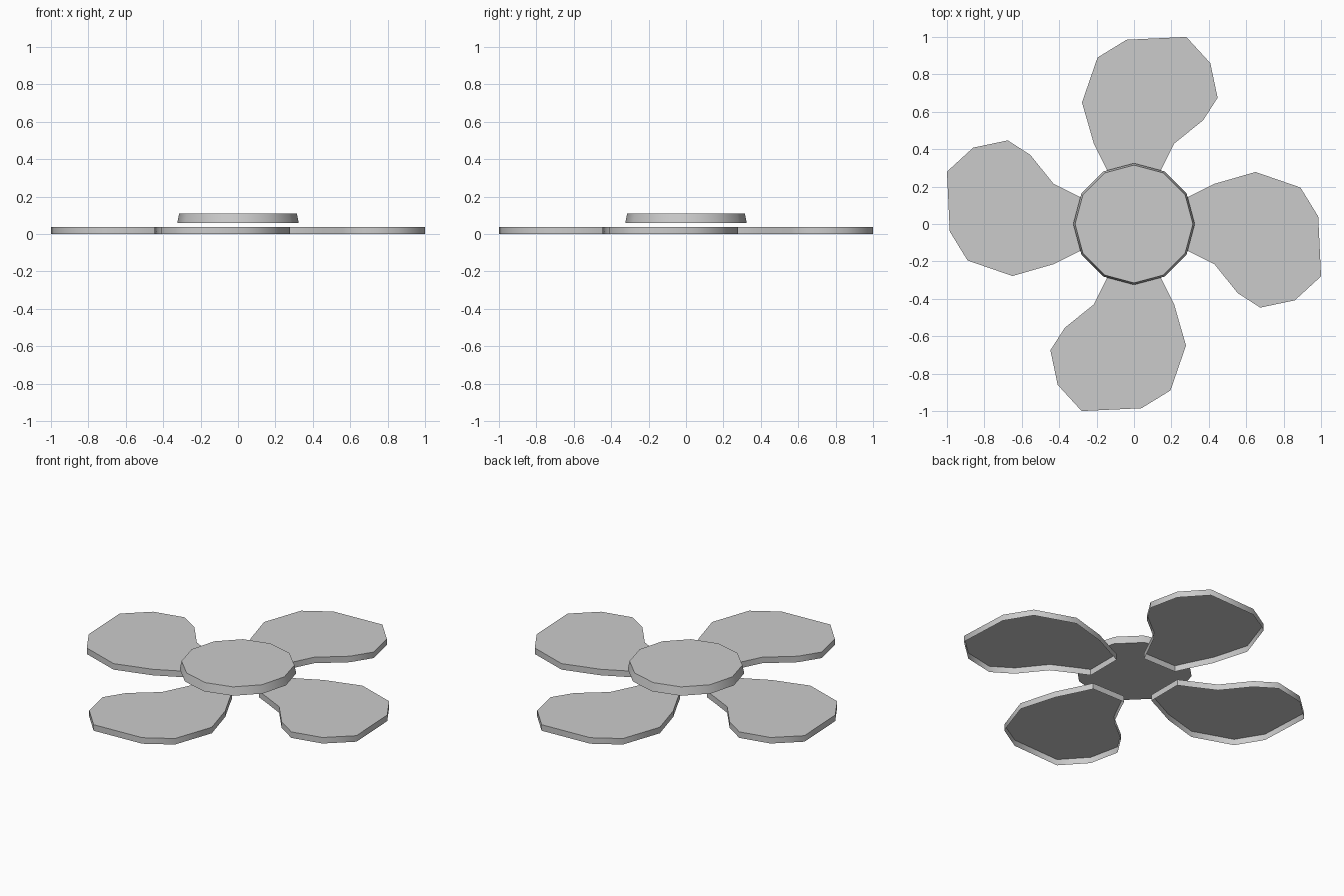
import bpy, bmesh
from math import pi, radians
from mathutils import Matrix

if "Cube" in bpy.data.objects:
    bpy.data.objects.remove(bpy.data.objects["Cube"])

# Outline of the blade pointing to +y
OUTLINE = [(-0.112, 0.22), (0.112, 0.22), (0.145, 0.29), (0.215, 0.43),
           (0.37, 0.555), (0.447, 0.675), (0.408, 0.86), (0.28, 1.0),
           (-0.04, 0.985), (-0.195, 0.89), (-0.278, 0.65), (-0.215, 0.43),
           (-0.145, 0.29)]
BLADE_THICKNESS = 0.037


def add_object(name, bm):
    mesh = bpy.data.meshes.new(name)
    bm.to_mesh(mesh)
    bm.free()
    obj = bpy.data.objects.new(name, mesh)
    bpy.context.collection.objects.link(obj)
    # Smooth rim, crisp top edge
    bpy.ops.object.select_all(action='DESELECT')
    obj.select_set(True)
    bpy.context.view_layer.objects.active = obj
    bpy.ops.object.shade_smooth_by_angle(angle=radians(60))
    return obj


# Four blades, a quarter turn apart: top and rim, open underneath
for i in range(4):
    bm = bmesh.new()
    low = [bm.verts.new((x, y, 0)) for x, y in OUTLINE]
    high = [bm.verts.new((x, y, BLADE_THICKNESS)) for x, y in OUTLINE]
    bm.faces.new(high)
    for j in range(len(low)):
        k = (j + 1) % len(low)
        bm.faces.new((low[j], low[k], high[k], high[j]))
    bmesh.ops.rotate(bm, verts=bm.verts, matrix=Matrix.Rotation(i * pi / 2, 3, 'Z'))
    add_object(f"blade_{i + 1}", bm)

# Twelve-sided tapered hub floating just above the blades
bm = bmesh.new()
bmesh.ops.create_cone(bm, cap_ends=True, segments=12, radius1=0.325,
                      radius2=0.315, depth=0.05,
                      matrix=Matrix.Translation((0, 0, 0.083)))
add_object("hub", bm)
